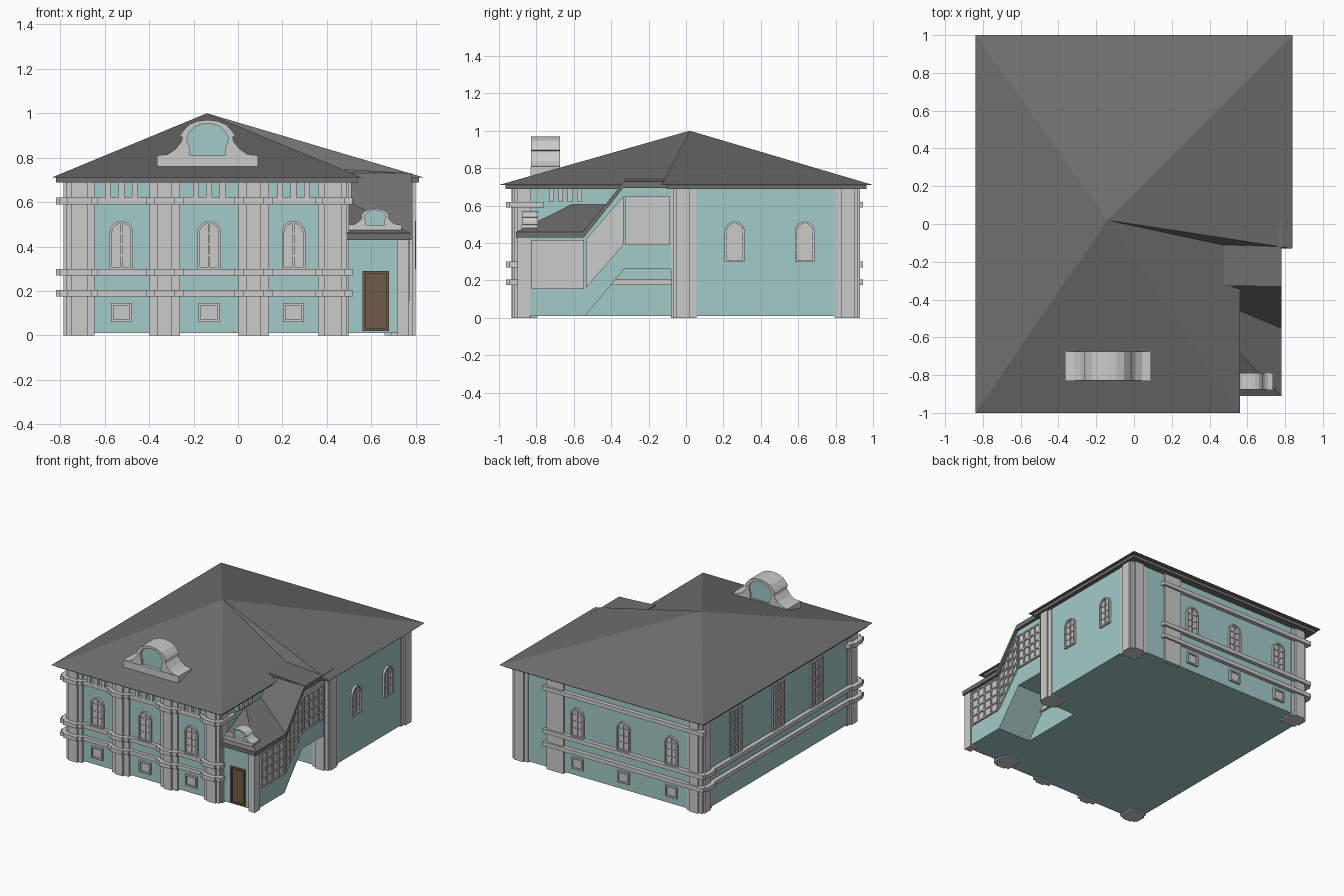
import bpy, bmesh, math
from mathutils import Matrix, Vector

if "Cube" in bpy.data.objects:
    bpy.data.objects.remove(bpy.data.objects["Cube"])

def colour(name, rgb):
    m = bpy.data.materials.new(name)
    m.diffuse_color = (*rgb, 1)
    m.use_nodes = True
    m.node_tree.nodes["Principled BSDF"].inputs["Base Color"].default_value = m.diffuse_color
    return m

TEAL = colour("teal_plaster", (0.37, 0.60, 0.58))
WOOD = colour("brown_wood", (0.16, 0.10, 0.065))
DARK = colour("roof_grey", (0.16, 0.16, 0.16))
I = Matrix.Identity(4)

def mesh(name, verts, faces, mat=None, M=I):
    bm = bmesh.new()
    vs = [bm.verts.new(M @ Vector(v)) for v in verts]
    for f in faces:
        bm.faces.new([vs[i] for i in f])
    bmesh.ops.recalc_face_normals(bm, faces=bm.faces)
    me = bpy.data.meshes.new(name)
    bm.to_mesh(me)
    bm.free()
    ob = bpy.data.objects.new(name, me)
    bpy.context.collection.objects.link(ob)
    if mat:
        me.materials.append(mat)
    return ob

def place(axis, p, t):
    return {'x': (t, p[0], p[1]), 'y': (p[0], t, p[1]), 'z': (p[0], p[1], t)}[axis]

def prism(name, pts, axis, lo, hi, mat=None, M=I):
    n = len(pts)
    v = [place(axis, p, lo) for p in pts] + [place(axis, p, hi) for p in pts]
    f = [list(range(n)), list(range(n, 2 * n))]
    f += [[i, (i + 1) % n, n + (i + 1) % n, n + i] for i in range(n)]
    return mesh(name, v, f, mat, M)

def box(name, x0, x1, y0, y1, z0, z1, mat=None, M=I):
    return prism(name, [(x0, y0), (x1, y0), (x1, y1), (x0, y1)], 'z', z0, z1, mat, M)

def ring(name, outer, inner, lo, hi, mat=None, M=I):
    n = len(outer)
    v = [place('y', p, t) for t in (lo, hi) for loop in (outer, inner) for p in loop]
    f = []
    for i in range(n):
        j = (i + 1) % n
        for a, b in ((0, n), (n, 3 * n), (3 * n, 2 * n), (2 * n, 0)):
            f.append([a + i, a + j, b + j, b + i])
    return mesh(name, v, f, mat, M)

def wall(x, y, deg):   # local frame: x runs along the wall, -y points outward
    return Matrix.Translation((x, y, 0)) @ Matrix.Rotation(math.radians(deg), 4, 'Z')

def arch(c, half, z0, z1):
    s = z1 - half
    top = [(c + half * math.cos(math.pi * i / 12), s + half * math.sin(math.pi * i / 12)) for i in range(13)]
    return [(c - half, z0), (c + half, z0)] + top

def rect(c, half, z0, z1):
    return [(c - half, z0), (c + half, z0), (c + half, z1), (c - half, z1)]

def arched_window(M, c):
    prism("window_pane", arch(c, .045, .305, .505), 'y', -.004, .01, None, M)
    ring("window_frame", arch(c, .053, .298, .515), arch(c, .042, .309, .504), -.016, .01, None, M)
    box("window_mullion", c - .004, c + .004, -.011, .005, .305, .503, None, M)
    for z in (.36, .41, .46):
        box("window_bar", c - .045, c + .045, -.009, .005, z - .004, z + .004, None, M)

def cellar_window(M, c):
    ring("cellar_frame", rect(c, .047, .06, .145), rect(c, .036, .071, .134), -.016, .01, None, M)
    prism("cellar_pane", rect(c, .04, .067, .138), 'y', -.006, .01, None, M)

def grid_window(M, u0, u1, b0, b1, h, cols, rows, t=.005):
    def strip(name, a, b, lo, hi, d):
        za, zb = (b0 + (b1 - b0) * (u - u0) / (u1 - u0) for u in (a, b))
        prism(name, [(a, za + lo), (b, zb + lo), (b, zb + hi), (a, za + hi)], 'y', -d, .01, None, M)
    strip("grid_panel", u0, u1, 0, h, .004)
    for i in range(cols + 1):
        u = u0 + t + (u1 - u0 - 2 * t) * i / cols
        strip("grid_upright", u - t, u + t, 0, h, .012)
    for i in range(rows + 1):
        z = t + (h - 2 * t) * i / rows
        strip("grid_bar", u0, u1, z - t, z + t, .011)

# main L-shaped body, eave and hipped roof
prism("main_walls", [(-.77, -.9), (.49, -.9), (.49, -.06), (.785, -.06), (.785, .915), (-.77, .915)], 'z', .01, .7, TEAL)
prism("eave_slab", [(-.82, -.965), (.54, -.965), (.54, -.105), (.815, -.105), (.815, .965), (-.82, .965)],
      'z', .688, .712, DARK)
corners = [(-.84, -1), (.56, -1), (.56, -.13), (.84, -.13), (.84, 1), (-.84, 1)]
mesh("main_roof", [(x, y, .71) for x, y in corners] + [(-.14, .02, 1)],
     [[i, (i + 1) % 6, 6] for i in range(6)] + [list(range(6))], DARK)

# corner pilasters with notched edges
def span(a, b):
    return min(a, b), max(a, b)
for X, Y, sx, sy in ((-.785, -.93, 1, 1), (.5, -.93, -1, 1), (-.785, .93, 1, -1), (.8, .93, -1, -1), (.8, -.08, -1, 1)):
    box("corner_pilaster", *span(X, X + sx * .14), *span(Y + sy * .03, Y + sy * .1), 0, .69)
    box("corner_pilaster", *span(X + sx * .035, X + sx * .11), *span(Y, Y + sy * .135), 0, .69)
    box("corner_pilaster_core", *span(X + sx * .012, X + sx * .14), *span(Y + sy * .014, Y + sy * .135), 0, .69)
box("back_pilaster", .36, .5, .9, .93, 0, .69)

# front intermediate pilasters
for c in (-.33, .07):
    box("front_pilaster", c - .07, c + .07, -.915, -.88, 0, .69)
    box("front_pilaster_face", c - .032, c + .032, -.932, -.88, 0, .69)

# horizontal bands stepping round the pilasters
for z0, z1 in ((.175, .205), (.27, .3), (.59, .62)):
    box("front_band", -.79, .5, -.925, -.88, z0, z1)
    box("back_band", -.8, .52, .9, .945, z0, z1)
    for c in (-.33, .07):
        box("pilaster_band", c - .085, c + .085, -.945, -.88, z0, z1)
        box("pilaster_band_face", c - .047, c + .047, -.962, -.88, z0, z1)
    box("corner_band", -.805, -.63, -.945, -.78, z0, z1)
    box("corner_band_face", -.77, -.66, -.962, -.8, z0, z1)
    box("corner_band_side", -.82, -.7, -.915, -.81, z0, z1)
    box("corner_band", .35, .515, -.945, -.89, z0, z1)
    box("corner_band_face", .38, .48, -.962, -.89, z0, z1)
    if z1 < .5:
        box("left_band", -.8, -.76, -.9, .945, z0, z1)
        box("corner_band_back", -.815, -.7, .81, .915, z0, z1)
box("passage_band", .47, .51, -.5, -.06, .175, .205)
box("side_upper_band", .48, .515, -.93, -.76, .59, .62)

# frieze blocks under the eave
for c in (-.525, -.13, .25):
    for d in (-.06, 0, .06):
        box("frieze_block", c + d - .013, c + d + .013, -.925, -.89, .62, .69)
for y in (-.72, -.67, -.62, -.57):
    box("side_frieze_block", .48, .512, y - .013, y + .013, .62, .69)

# windows
FRONT, RIGHT, BACK, LEFT = wall(0, -.9, 0), wall(.785, 0, 90), wall(0, .915, 180), wall(-.77, 0, -90)
for c in (-.525, -.13, .25):
    for M, u in ((FRONT, c), (BACK, -c)):
        arched_window(M, u)
        cellar_window(M, u)
for c in (.26, .635):
    arched_window(RIGHT, c)
for c in (-.52, -.02, .43):
    grid_window(LEFT, c - .07, c + .07, .3, .3, .34, 3, 5)

# stair annex: walls step up with the stair over an open passage
prism("annex_walls", [(-.88, .01), (-.54, .01), (-.33, .26), (-.05, .26), (-.05, .7), (-.34, .7), (-.55, .43), (-.88, .43)],
      'x', .485, .76, TEAL)
ANNEX = wall(.76, 0, 90)
grid_window(ANNEX, -.825, -.545, .155, .155, .26, 4, 4)
grid_window(ANNEX, -.535, -.335, .16, .39, .26, 4, 4)
grid_window(ANNEX, -.325, -.085, .39, .39, .26, 4, 4)
box("annex_corner_post", .715, .768, -.9, -.835, 0, .43)

# annex roofs: stepped slab, lower lean-to with hip, upper lean-to
prism("annex_roof_slab", [(-.91, .43), (-.545, .43), (-.335, .695), (.02, .695), (.02, .73), (-.33, .73), (-.55, .46), (-.91, .46)],
      'x', .47, .78, DARK)
mesh("annex_lower_roof", [(.78, -.91, .458), (.48, -.91, .458), (.48, -.4, .458), (.78, -.54, .458), (.48, -.6, .612), (.48, -.4, .612)],
     [[0, 1, 2, 3], [0, 1, 4], [0, 4, 5, 3], [1, 2, 5, 4], [2, 3, 5]], DARK)
prism("annex_upper_roof", [(.48, .72), (.78, .72), (.78, .73), (.48, .748)], 'y', -.325, 0, DARK)

# entrance door
DOOR = wall(0, -.88, 0)
ring("door_frame", rect(.62, .06, .02, .29), rect(.62, .047, .033, .277), -.016, .01, WOOD, DOOR)
prism("door_leaf", rect(.62, .05, .03, .28), 'y', -.006, .01, WOOD, DOOR)

# scrolled gables: outer and inner half profiles, mirrored
OUTER = [(.228, 0), (.228, .05), (.18, .055), (.145, .078), (.118, .112), (.113, .132), (.125, .138), (.112, .158), (.085, .188), (.045, .205), (.0, .21)]
INNER = [(.08, .03), (.08, .05), (.08, .07), (.082, .09), (.09, .112), (.093, .125), (.09, .138), (.08, .158), (.06, .178), (.03, .19), (0, .193)]
def gable(name, cx, z0, sx, sz, y0, y1):
    def full(half):
        return [(cx + sx * x, z0 + sz * z) for x, z in half] + [(cx - sx * x, z0 + sz * z) for x, z in half[-2::-1]]
    ring(name + "_surround", full(OUTER), full(INNER), y0, y1)
    box(name + "_sill", cx - sx * .228, cx + sx * .228, y0 - .004, y1, z0, z0 + sz * .05)
    prism(name + "_panel", full(INNER), 'y', y0 + .02, y1 - .01, TEAL)
gable("main_gable", -.137, .76, 1, 1, -.828, -.675)
gable("porch_gable", .617, .475, .52, .46, -.875, -.79)
